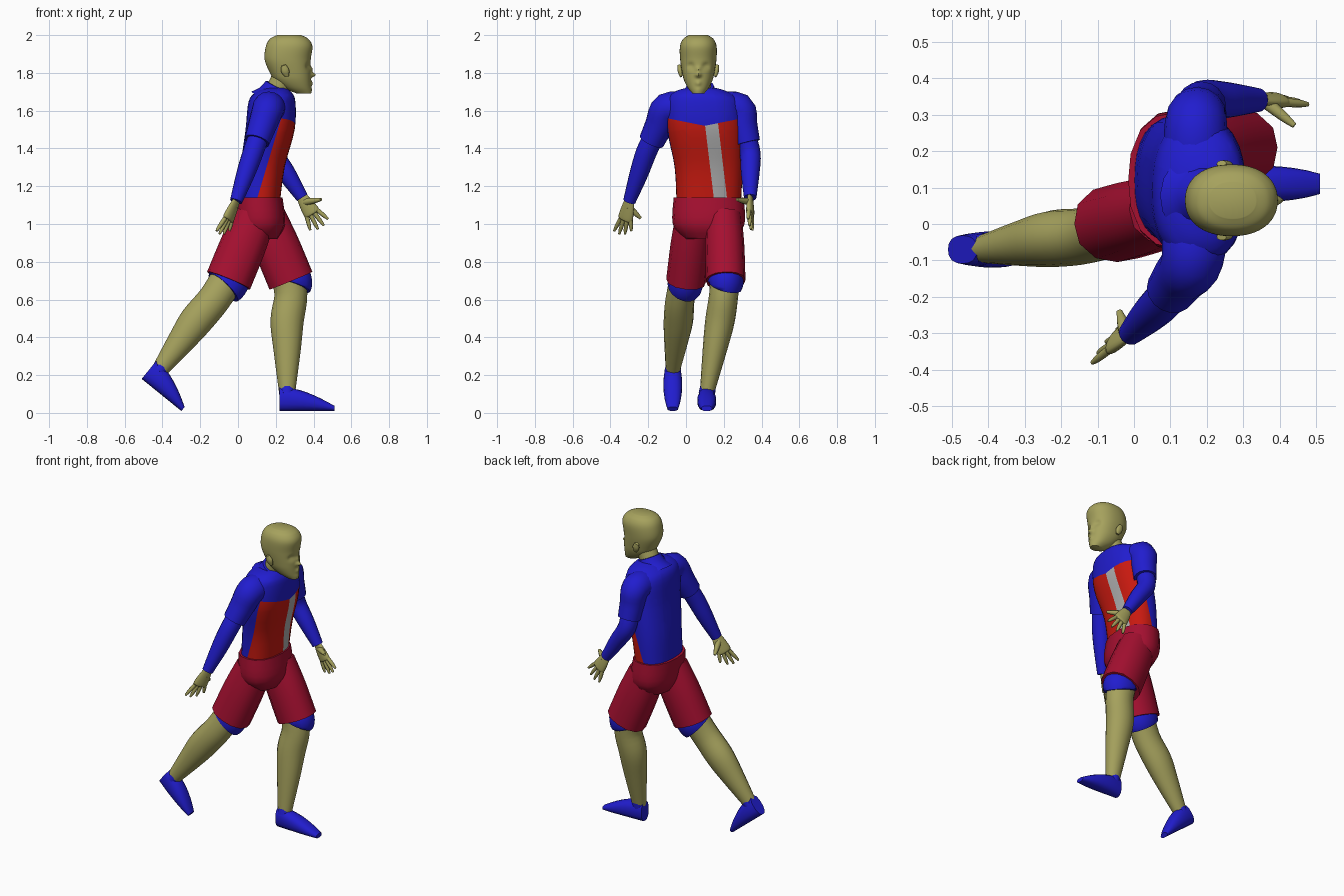
import bpy, bmesh
from math import sin, cos, pi, exp, radians
from mathutils import Vector

if "Cube" in bpy.data.objects:
    bpy.data.objects.remove(bpy.data.objects["Cube"])


def material(name, red, green, blue):
    colour = (red, green, blue, 1)
    mat = bpy.data.materials.new(name)
    mat.use_nodes = True
    mat.diffuse_color = colour
    mat.node_tree.nodes["Principled BSDF"].inputs["Base Color"].default_value = colour
    return mat


SKIN = material("skin", .38, .36, .11)
BLUE = material("blue_cloth", .015, .012, .62)
RED = material("red_cloth", .58, .01, .005)
CRIMSON = material("crimson_cloth", .38, .005, .03)
GREY = material("grey_cloth", .42, .42, .42)
AXIS_X, AXIS_Y, AXIS_Z = Vector((1, 0, 0)), Vector((0, 1, 0)), Vector((0, 0, 1))
MIDLINE = .065


def spline(points, steps):
    """Catmull-Rom curve through points of any dimension."""
    padded = [points[0]] + points + [points[-1]]
    curve = []
    for before, start, end, after in zip(padded, padded[1:], padded[2:], padded[3:]):
        leave, arrive = (end - before) / 2, (after - start) / 2
        for step in range(steps):
            t = step / steps
            ease = t * t * (3 - 2 * t)
            curve.append(start.lerp(end, ease) + leave * t * (1 - t) ** 2
                         - arrive * t * t * (1 - t))
    return curve + [points[-1]]


def loft(name, path, radii, mats, side=AXIS_Y, aspect=1, square=2,
         sides=16, steps=4, level=False, edit=None):
    """Skin superellipse rings along a path; aspect is depth over width."""
    rings = spline([Vector((*p, r)) for p, r in zip(path, radii)], steps)
    centres = [ring.to_3d() for ring in rings]
    bm = bmesh.new()
    loops = []
    for i, centre in enumerate(centres):
        ahead = centres[min(i + 1, len(centres) - 1)] - centres[max(i - 1, 0)]
        ahead = AXIS_Z if level else ahead.normalized()
        across = (side - ahead * side.dot(ahead)).normalized()
        depth = ahead.cross(across) * aspect
        loop = []
        for j in range(sides):
            c, s = cos(2 * pi * j / sides), sin(2 * pi * j / sides)
            reach = rings[i][3] / (abs(c) ** square + abs(s) ** square) ** (1 / square)
            loop.append(bm.verts.new(centre + (across * c + depth * s) * reach))
        loops.append(loop)
    for low, high in zip(loops, loops[1:]):
        for j in range(sides):
            bm.faces.new((low[j - 1], low[j], high[j], high[j - 1]))
    bm.faces.new(loops[0])
    bm.faces.new(loops[-1])
    if edit:
        edit(bm)
    bmesh.ops.recalc_face_normals(bm, faces=bm.faces)
    mesh = bpy.data.meshes.new(name)
    bm.to_mesh(mesh)
    bm.free()
    for mat in mats:
        mesh.materials.append(mat)
    mesh.shade_smooth()
    mesh.set_sharp_from_angle(angle=radians(50))
    bpy.context.collection.objects.link(bpy.data.objects.new(name, mesh))


# Jersey body: cut along the panel borders, then colour the panels
def colour_panels(bm):
    yoke, stripe = Vector((0, .1, 1.52)), Vector((0, .1, 1.53))
    slant = Vector((0, 1, .12))
    stripe_width = AXIS_Y * .07
    flank, flank_normal = Vector((.1, 0, 1.13)), Vector((1, 0, -.3))
    cuts = [(flank, flank_normal), (stripe, slant), (stripe + stripe_width, slant),
            (yoke, AXIS_Z - AXIS_Y * .2), (yoke, AXIS_Z + AXIS_Y * .2)]
    for point, normal in cuts:
        bmesh.ops.bisect_plane(bm, geom=bm.verts[:] + bm.edges[:] + bm.faces[:],
                               plane_co=point, plane_no=normal)
    for f in bm.faces:
        middle = f.calc_center_median()
        under_yoke = middle.z - yoke.z < .2 * abs(middle.y - yoke.y)
        if under_yoke and (middle - flank).dot(flank_normal) > 0:
            in_stripe = 0 < (middle - stripe).dot(slant) < stripe_width.y
            f.material_index = 2 if in_stripe else 1


loft("jersey_body",
     [(.11, .12, 1.1), (.13, .12, 1.3), (.17, .1, 1.5), (.18, .09, 1.65), (.19, .08, 1.7), (.2, .08, 1.72)],
     [.17, .18, .2, .19, .14, .08], [BLUE, RED, GREY],
     aspect=.65, square=2.4, sides=32, level=True, edit=colour_panels)

# Neck and collar share one leaning axis
neck_base, neck_top = Vector((.18, .08, 1.65)), Vector((.26, MIDLINE, 1.82))
loft("neck", [neck_base, neck_top], [.06, .06], [SKIN])
loft("collar", [neck_base, neck_base.lerp(neck_top, .2), neck_base.lerp(neck_top, .45)],
     [.12, .09, .075], [BLUE])

# Head: soft bumps of (offset, height, size, push) shape the face
BUMPS = {"eye_socket": (.04, 1.835, .016, -.016), "eyelid": (.04, 1.83, .008, .008),
         "nose": (0, 1.79, .013, .027), "bridge": (0, 1.82, .011, .012),
         "lips": (0, 1.745, .014, .01), "chin": (0, 1.71, .02, .006)}


def shape_face(bm):
    for v in bm.verts:
        if v.co.x > .29:
            offset = abs(v.co.y - MIDLINE)
            height = v.co.z
            v.co.x += sum(push * exp(-((offset - o) ** 2 + (height - h) ** 2) / size ** 2)
                          for o, h, size, push in BUMPS.values())


head_heights = [1.69, 1.72, 1.76, 1.8, 1.87, 1.94, 1.98, 2]
head_radii = [.03, .055, .075, .085, .096, .097, .08, .05]
# The face stays upright below the brow while the crown closes over its own centre
head_path = [(.385 - 1.27 * (r if z < 1.9 else .09), MIDLINE, z)
             for z, r in zip(head_heights, head_radii)]
loft("head", head_path, head_radii, [SKIN], aspect=1.27, square=2.2,
     sides=64, steps=8, level=True, edit=shape_face)

for label, sign in (("left", 1), ("right", -1)):
    ear = Vector((.25, MIDLINE + sign * .096, 1.81))
    lean = Vector((-.01, sign * .005, .03))
    loft(label + "_ear", [ear - lean, ear, ear + lean], [.01, .022, .014], [SKIN],
         side=AXIS_X, aspect=.6)


# Hands: flat palm, four fanned fingers and a thumb
def hand(prefix, wrist, knuckle, across, thumb_tip):
    point = (knuckle - wrist).normalized()
    loft(prefix + "_palm", [wrist, wrist.lerp(knuckle, .5), knuckle, knuckle + point * .01],
         [.03, .04, .045, .035], [SKIN], side=across, aspect=.45)
    for number in range(4):
        fan = (1.5 - number) / 1.5
        base = knuckle + across * fan * .032
        tip = base + point * (.095 - .02 * fan * fan) + across * fan * .025
        loft(f"{prefix}_finger_{number + 1}", [base, base.lerp(tip, .6), tip],
             [.012, .011, .006], [SKIN], side=across, sides=8)
    root = wrist.lerp(knuckle, .3)
    loft(prefix + "_thumb", [root, root.lerp(thumb_tip, .6), thumb_tip],
         [.02, .015, .008], [SKIN], side=point, sides=8)


# Arms: sleeve over the upper arm, tight cloth down to the wrist
def arm(prefix, shoulder, elbow, wrist, knuckle, across, thumb_tip):
    chest = Vector((.17, .08, 1.6)).lerp(shoulder, .5)
    cuff = shoulder.lerp(elbow, .75)
    loft(prefix + "_sleeve", [chest, shoulder, shoulder.lerp(cuff, .5), cuff],
         [.09, .085, .076, .068], [BLUE], side=AXIS_X)
    loft(prefix + "_arm", [shoulder.lerp(elbow, .6), elbow, elbow.lerp(wrist, .45), wrist],
         [.055, .055, .049, .033], [BLUE], side=AXIS_X)
    hand(prefix + "_hand", wrist, knuckle, across.normalized(), thumb_tip)


arm("rear", Vector((.16, -.1, 1.61)), Vector((.08, -.21, 1.38)), Vector((-.01, -.3, 1.12)),
    Vector((-.05, -.32, 1.03)), Vector((.6, .8, 0)), Vector((-.04, -.24, 1.03)))
arm("front", Vector((.17, .28, 1.61)), Vector((.19, .34, 1.37)), Vector((.34, .34, 1.14)),
    Vector((.39, .34, 1.06)), Vector((.8, -.2, .5)), Vector((.44, .27, 1.13)))

# Shorts seat
loft("shorts_seat", [(.12, .12, .92), (.12, .12, 1), (.11, .12, 1.14)], [.13, .19, .185],
     [CRIMSON], aspect=.68, square=2.3, level=True)


# Shoe: flat sole, upper falling from heel to toe by a cosine
def shoe(prefix, heel, toe):
    up = (toe - heel).cross(AXIS_Y).normalized() * -1
    up = up if up.z > 0 else -up

    def arch(bm):
        # Height is measured from the sole line and scaled ring by ring
        for v in bm.verts:
            t = (v.co - heel).dot(toe - heel) / (toe - heel).length_squared
            width = .05 * sin(pi * (.2 + .7 * t)) ** .5
            lift = (v.co - heel).dot(up) / width
            v.co += up * ((lift + 1) * .063 * cos(1.35 * t) - lift * width)

    stations = [i / 8 for i in range(9)]
    loft(prefix + "_shoe", [heel.lerp(toe, t) for t in stations],
         [.05 * sin(pi * (.2 + .7 * t)) ** .5 for t in stations],
         [BLUE], square=2.5, steps=1, edit=arch)


# Legs: wide shorts, lining at the hem, bare lower leg, cuffed shoe
def leg(prefix, hip, hem, knee, calf, ankle, heel, toe):
    loft(prefix + "_shorts_leg", [hip, hip.lerp(hem, .45), hem], [.095, .104, .105], [CRIMSON],
         aspect=1.17, square=2.3, sides=12)
    loft(prefix + "_lining", [hip.lerp(hem, .7), hem, hem.lerp(knee, .4)], [.085, .095, .09],
         [BLUE], aspect=1.17)
    loft(prefix + "_lower_leg", [hip.lerp(hem, .8), knee, calf, calf.lerp(ankle, .4), ankle],
         [.08, .077, .078, .064, .037], [SKIN], aspect=1.13)
    loft(prefix + "_cuff", [ankle, ankle.lerp(calf, .1)], [.044, .041], [BLUE])
    shoe(prefix, heel, toe)


leg("rear", Vector((.09, .04, 1.04)), Vector((-.05, 0, .7)), Vector((-.12, -.03, .61)),
    Vector((-.22, -.04, .49)), Vector((-.42, -.07, .22)),
    Vector((-.51, -.07, .18)), Vector((-.3, -.07, .01)))
leg("front", Vector((.14, .2, 1.04)), Vector((.28, .21, .7)), Vector((.28, .2, .63)),
    Vector((.26, .18, .49)), Vector((.26, .11, .1)),
    Vector((.22, .11, .01)), Vector((.51, .11, .01)))
